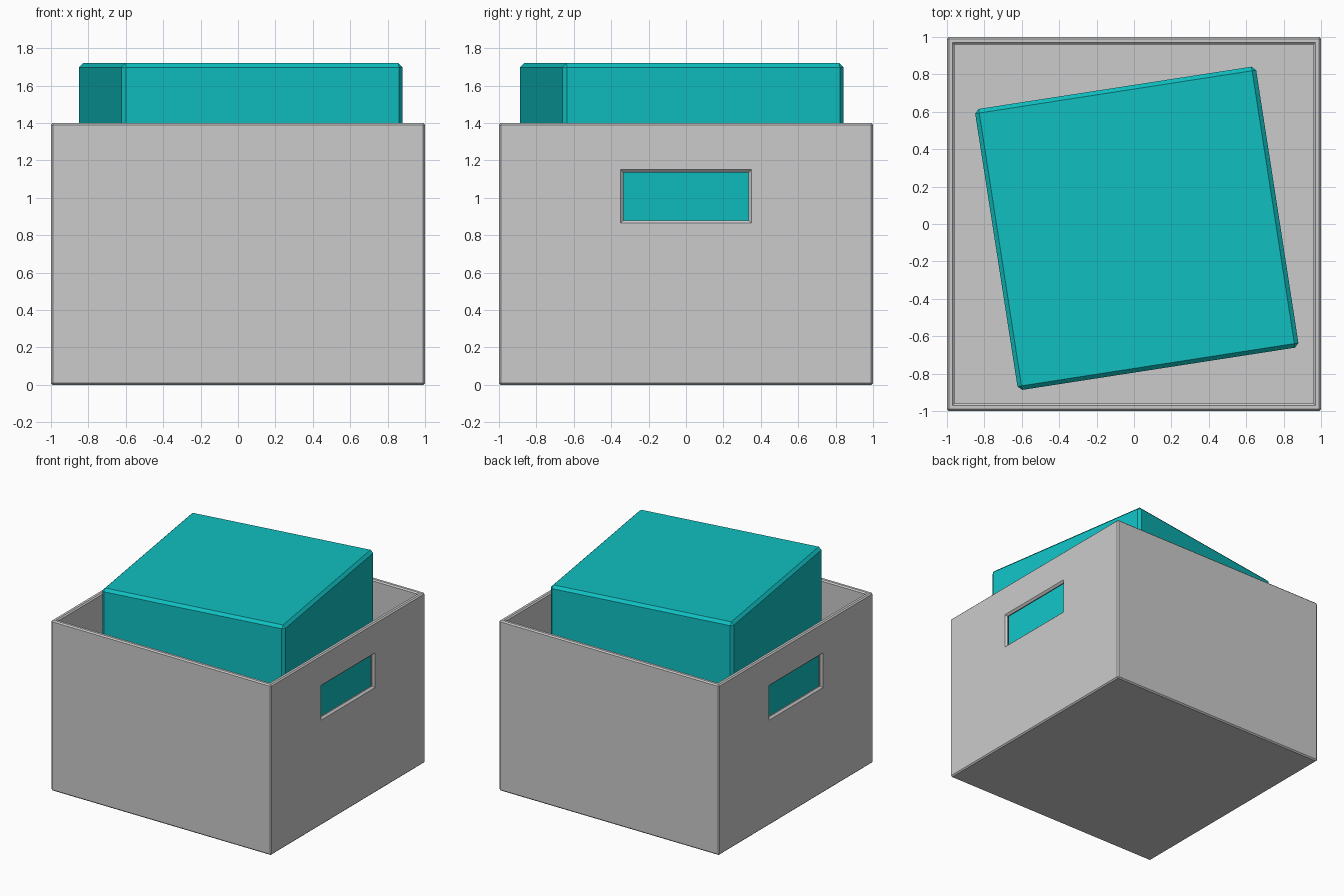
import bpy, bmesh
from math import radians
from mathutils import Matrix

if "Cube" in bpy.data.objects:
    bpy.data.objects.remove(bpy.data.objects["Cube"], do_unlink=True)


def material(name, colour):
    mat = bpy.data.materials.new(name)
    mat.use_nodes = True
    mat.diffuse_color = colour
    mat.node_tree.nodes["Principled BSDF"].inputs["Base Color"].default_value = colour
    return mat


GREY = material("light grey", (0.6, 0.6, 0.6, 1))
TEAL = material("teal", (0.005, 0.52, 0.53, 1))


def loft(name, rings, mat):
    """Solid of stacked rectangles: (half width, half depth, height)."""
    bm = bmesh.new()
    loops = [[bm.verts.new((sx * a, sy * b, z))
              for sx, sy in ((-1, -1), (1, -1), (1, 1), (-1, 1))]
             for a, b, z in rings]
    bm.faces.new(loops[0][::-1])
    bm.faces.new(loops[-1])
    for low, high in zip(loops, loops[1:]):
        for i in range(4):
            j = (i + 1) % 4
            bm.faces.new((low[i], low[j], high[j], high[i]))
    mesh = bpy.data.meshes.new(name)
    bm.to_mesh(mesh)
    bm.free()
    mesh.materials.append(mat)
    obj = bpy.data.objects.new(name, mesh)
    bpy.context.collection.objects.link(obj)
    return obj


def apply(obj, mod):
    bpy.context.view_layer.objects.active = obj
    bpy.ops.object.modifier_apply(modifier=mod.name)


def chamfer(obj, width):
    mod = obj.modifiers.new("chamfer", "BEVEL")
    mod.width, mod.segments = width, 1
    apply(obj, mod)


def carve(obj, cutter):
    cutter.hide_render = True
    mod = obj.modifiers.new("carve", "BOOLEAN")
    mod.operation, mod.solver, mod.object = "DIFFERENCE", "EXACT", cutter
    apply(obj, mod)
    bpy.data.objects.remove(cutter, do_unlink=True)


# Open crate with chamfered edges and rim
HEIGHT, WALL, EDGE = 1.4, 0.04, 0.01
inner = 1 - WALL
crate = loft("crate", [(1, 1, 0), (1, 1, HEIGHT)], GREY)
chamfer(crate, EDGE)
carve(crate, loft("cavity", [(inner, inner, WALL),
                             (inner, inner, HEIGHT - EDGE),
                             (inner + 2 * EDGE, inner + 2 * EDGE, HEIGHT + EDGE)], GREY))

# Handle slots with flared edges on both sides
for side in (-1, 1):
    half_y, half_z, flare = 0.335, 0.128, 0.015
    wide = (half_z + 2 * flare, half_y + 2 * flare)
    slim = (half_z, half_y)
    slot = loft("handle_slot", [(*wide, inner - flare), (*slim, inner + flare),
                                (*slim, 1 - flare), (*wide, 1 + flare)], GREY)
    slot.data.transform(Matrix.Translation((0, 0, 1.008))
                        @ Matrix.Rotation(radians(90 * side), 4, "Y"))
    carve(crate, slot)

# Tilted block resting inside the crate
block = loft("inner_block", [(0.76, 0.76, WALL), (0.76, 0.76, 1.72)], TEAL)
chamfer(block, 0.022)
block.location = (0.015, -0.023, 0)
block.rotation_euler.z = radians(8.8)
